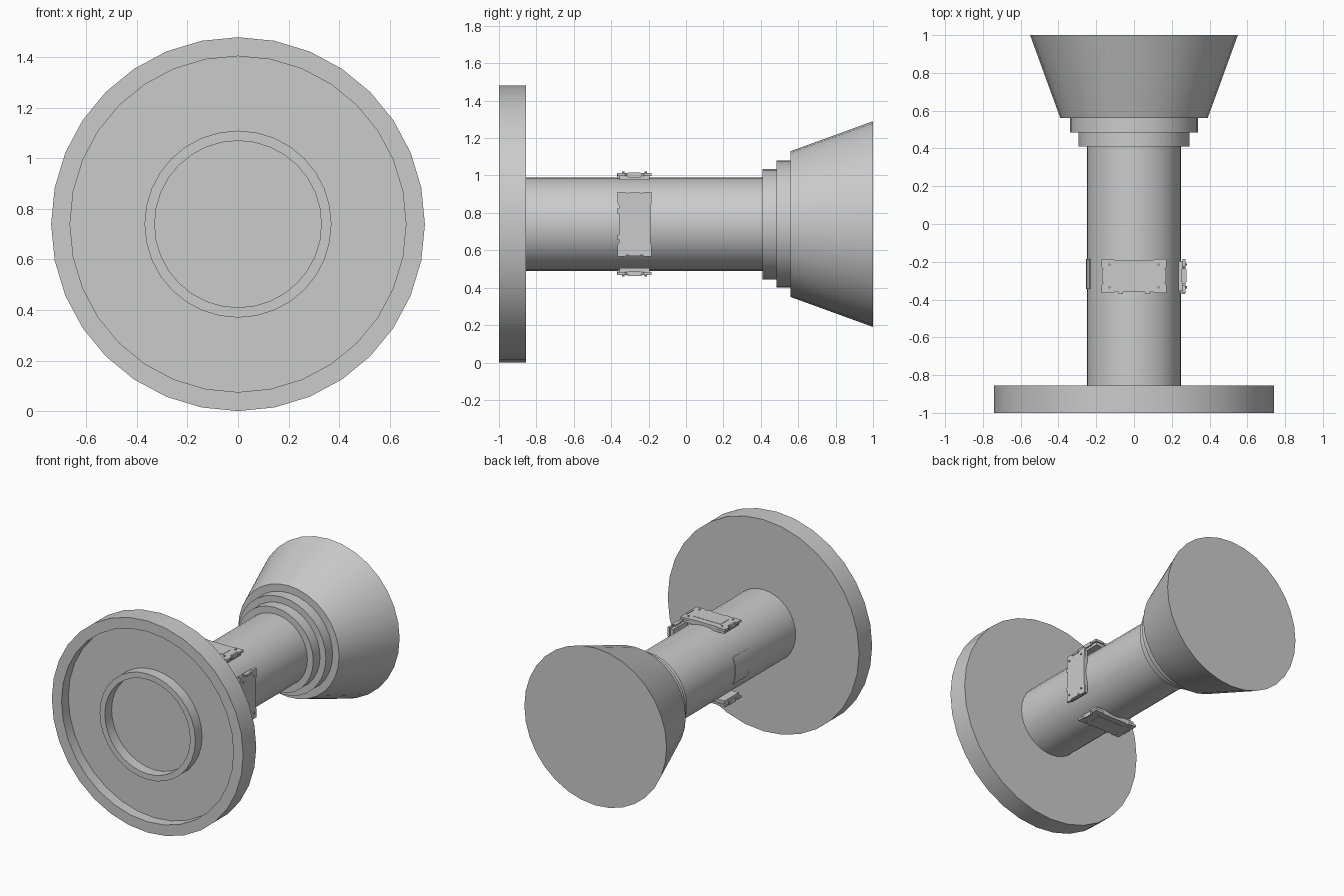
import bpy, bmesh
from math import sin, cos, pi, radians
from mathutils import Matrix, Vector

if "Cube" in bpy.data.objects:
    bpy.data.objects.remove(bpy.data.objects["Cube"])

AXIS_Z = 0.74
SEG = 32


def finish(name, bm, smooth=True):
    bmesh.ops.recalc_face_normals(bm, faces=bm.faces)
    me = bpy.data.meshes.new(name)
    bm.to_mesh(me)
    bm.free()
    ob = bpy.data.objects.new(name, me)
    bpy.context.collection.objects.link(ob)
    if smooth:
        bpy.ops.object.select_all(action='DESELECT')
        ob.select_set(True)
        bpy.context.view_layer.objects.active = ob
        bpy.ops.object.shade_smooth_by_angle(angle=radians(30))
    return ob


def lathe(name, profile):
    """Revolve (radius, y) points round the long axis, closing both ends."""
    bm = bmesh.new()
    rings = [[bm.verts.new((r * sin(2 * pi * i / SEG), y, AXIS_Z + r * cos(2 * pi * i / SEG)))
              for i in range(SEG)] for r, y in profile]
    for a, b in zip(rings, rings[1:]):
        for i in range(SEG):
            j = (i + 1) % SEG
            bm.faces.new((a[i], a[j], b[j], b[i]))
    bm.faces.new(rings[0])
    bm.faces.new(rings[-1])
    return finish(name, bm)


def prism(bm, outline, z0, z1):
    lo = [bm.verts.new((x, y, z0)) for x, y in outline]
    hi = [bm.verts.new((x, y, z1)) for x, y in outline]
    bm.faces.new(lo)
    bm.faces.new(hi)
    n = len(outline)
    for i in range(n):
        j = (i + 1) % n
        bm.faces.new((lo[i], lo[j], hi[j], hi[i]))


def box(bm, cx, cy, hx, hy, z0, z1):
    prism(bm, [(cx - hx, cy - hy), (cx + hx, cy - hy), (cx + hx, cy + hy), (cx - hx, cy + hy)], z0, z1)


# base disc with recessed front and raised inner ring
lathe("base_disc", [(0.33, -0.925), (0.33, -1), (0.37, -1), (0.37, -0.925),
                    (0.665, -0.925), (0.665, -1), (0.74, -1), (0.74, -0.855)])
# shaft, stepped collars and flared end
lathe("shaft", [(0.25, -0.86), (0.25, 0.415)])
lathe("stepped_collar", [(0.295, 0.41), (0.295, 0.485), (0.34, 0.485), (0.34, 0.565)])
lathe("flared_end", [(0.39, 0.56), (0.55, 1.0)])

# one quarter of the notched cover outline, mirrored to the full loop
quarter = [(0.165, 0.04), (0.172, 0.05), (0.172, 0.09), (0.11, 0.09), (0.10, 0.084)]
half = quarter + [(-x, y) for x, y in reversed(quarter)]
cover = half + [(-x, -y) for x, y in half]


def panel(name, turn, framed):
    bm = bmesh.new()
    box(bm, 0, 0, 0.16, 0.08, 0.235, 0.258)         # backing
    prism(bm, cover, 0.256, 0.272)                  # cover
    for s in (-1, 1):
        box(bm, s * 0.163, 0, 0.007, 0.033, 0.25, 0.277)      # end tab
        box(bm, s * 0.07, -0.087, 0.013, 0.008, 0.245, 0.27)  # side clip
        for t in (-1, 1):                           # corner screws
            bmesh.ops.create_cone(bm, cap_ends=True, segments=8, radius1=0.006, radius2=0.006, depth=0.02,
                                  matrix=Matrix.Translation((s * 0.13, t * 0.06, 0.27)))
    if framed:
        box(bm, 0, 0, 0.105, 0.042, 0.27, 0.274)    # low raised centre
    m = Matrix.Translation((0, -0.275, AXIS_Z)) @ Matrix.Rotation(turn, 4, 'Y')
    bm.transform(m)
    return finish(name, bm, False)


# panels on the top, right and underside
panel("top_panel", 0, True)
panel("right_panel", pi / 2, False)
panel("bottom_panel", pi, True)

# thin curved patch on the left side
arc = [radians(a) for a in range(-22, 23, 4)]
patch = [(-0.253 * cos(a), 0.253 * sin(a)) for a in arc] + \
        [(-0.235 * cos(a), 0.235 * sin(a)) for a in reversed(arc)]
bm = bmesh.new()
prism(bm, patch, -0.08, 0.08)
bm.transform(Matrix.Translation((0, -0.265, AXIS_Z)) @ Matrix.Rotation(pi / 2, 4, 'X'))
finish("left_patch", bm)
